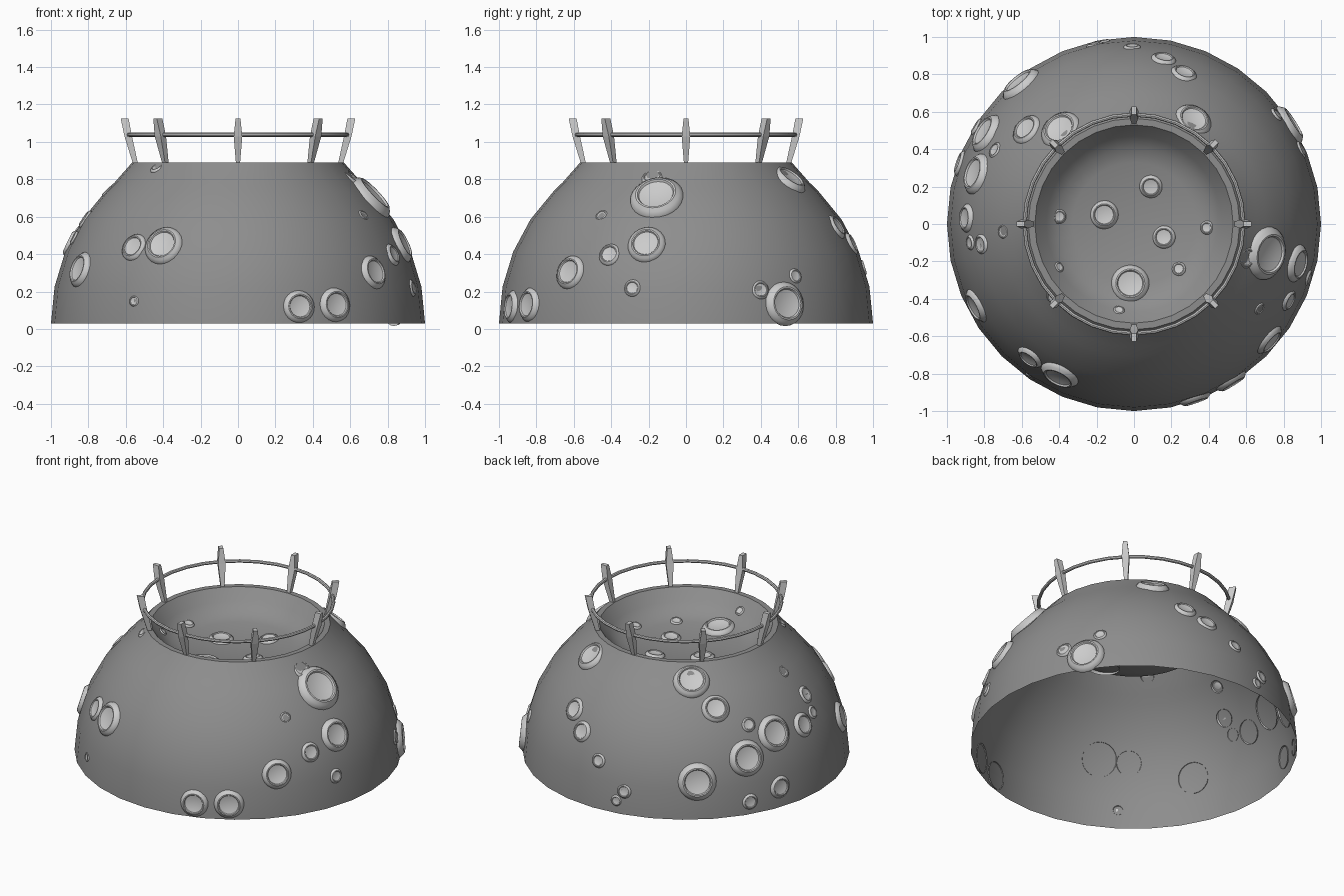
import bpy, bmesh, math
from mathutils import Vector, Matrix

if "Cube" in bpy.data.objects:
    bpy.data.objects.remove(bpy.data.objects["Cube"])

BASE = 0.03   # height of the dome's open lower edge


def finish(name, bm, matrix=None, smooth=True):
    bmesh.ops.recalc_face_normals(bm, faces=bm.faces)
    me = bpy.data.meshes.new(name)
    bm.to_mesh(me)
    bm.free()
    if smooth:
        for p in me.polygons:
            p.use_smooth = True
        me.set_sharp_from_angle(angle=math.radians(35))
    ob = bpy.data.objects.new(name, me)
    bpy.context.collection.objects.link(ob)
    if matrix:
        ob.matrix_world = matrix
    return ob


def lathe(name, profile, segments, matrix=None):
    """Revolve (radius, height) points about z."""
    bm = bmesh.new()
    verts = [bm.verts.new((r, 0, z)) for r, z in profile]
    edges = [bm.edges.new(p) for p in zip(verts, verts[1:])]
    bmesh.ops.spin(bm, geom=verts + edges, axis=(0, 0, 1), cent=(0, 0, 0),
                   angle=math.tau, steps=segments)
    bmesh.ops.remove_doubles(bm, verts=bm.verts, dist=1e-5)
    return finish(name, bm, matrix)


# Thin open dome with a narrow flat rim and a sunken bowl on top
STEP = math.radians(11.25)
outer = [(math.cos(i * STEP), BASE + math.sin(i * STEP)) for i in range(5)]
outer += [(0.66, 0.783), (0.565, 0.891)]
bowl = [(0.53, 0.891), (0.47, 0.82), (0.41, 0.765), (0.33, 0.745),
        (0.17, 0.722), (0, 0.715)]
dome = lathe("dome_shell", outer + bowl, 32)
dark = bpy.data.materials.new("dark_grey")
dark.diffuse_color = (0.27, 0.27, 0.27, 1)
dark.use_nodes = True
dark.node_tree.nodes["Principled BSDF"].inputs["Base Color"].default_value = dark.diffuse_color
dome.data.materials.append(dark)


def crater(name, pos, normal, r):
    """Raised lip around a shallow dish, facing along normal."""
    profile = [(1.03 * r, -0.10 * r), (1.02 * r, 0.0), (0.90 * r, 0.14 * r),
               (0.78 * r, 0.24 * r), (0.71 * r, 0.24 * r), (0.66 * r, 0.16 * r),
               (0.40 * r, 0.10 * r), (0, 0.08 * r)]
    rot = Vector(normal).to_track_quat('Z', 'Y').to_matrix().to_4x4()
    lathe(name, profile, 24, Matrix.Translation(pos) @ rot)


# Craters on the dome: azimuth in degrees, height above base, radius
dome_craters = [
    (207.4, .29, .095), (232, .41, .075), (243.7, .42, .105), (235.7, .12, .03),
    (289.3, .09, .085), (301.8, .10, .09), (319.4, .275, .09), (326, .58, .035),
    (333.7, .37, .06), (346.4, .425, .10), (347.5, .68, .14), (343.3, .78, .06),
    (342.9, .19, .045), (24, .18, .05), (32.5, .105, .115), (37.5, .255, .04),
    (60.3, .77, .10), (71.6, .52, .07), (79.8, .427, .065), (90.6, .30, .045),
    (129.1, .24, .115), (148.5, .35, .11), (138.7, .635, .085), (128, .77, .11),
    (162.4, .45, .11), (152, .53, .045), (178, .43, .075), (187.6, .56, .055),
    (183.3, .71, .04), (186.5, .46, .04), (160.7, .13, .07), (99.5, .08, .035),
    (102.3, .15, .045), (148.3, .08, .05), (222, .82, .04)]
for i, (az, h, r) in enumerate(dome_craters):
    a, ring = math.radians(az), math.sqrt(1 - h * h)
    n = Vector((ring * math.cos(a), ring * math.sin(a), h))
    # the dome bulges slightly beyond a sphere near the rim
    reach = 1.015 if h > 0.8 else 0.998 if h > 0.76 else 0.992
    crater(f"dome_crater_{i + 1}", n * reach + Vector((0, 0, BASE)), n, r)

# Craters in the bowl: x, y, radius
bowl_craters = [
    (-.16, .05, .075), (.09, .20, .06), (.16, -.07, .06), (-.02, -.32, .10),
    (-.40, .04, .038), (.39, -.02, .036), (.24, -.24, .036),
    (-.08, -.46, .03), (-.40, -.23, .028)]
for i, (x, y, r) in enumerate(bowl_craters):
    d = math.hypot(x, y)
    for (r1, z1), (r0, z0) in zip(bowl, bowl[1:]):
        if r0 <= d <= r1:
            slope = (z1 - z0) / (r1 - r0)
            z = z0 + slope * (d - r0)
            n = Vector((-slope * x / d, -slope * y / d, 1))
            crater(f"bowl_crater_{i + 1}", (x, y, z + 0.003), n, r)
            break

# Leaning fence posts: height, inner radius, outer radius, half width
post_sections = [(0.885, .535, .562, .011), (1.03, .567, .607, .023),
                 (1.125, .585, .627, .013)]
for i in range(8):
    bm = bmesh.new()
    rings = [[bm.verts.new(v) for v in ((a, -w, z), (b, -w, z), (b, w, z), (a, w, z))]
             for z, a, b, w in post_sections]
    bm.faces.new(rings[0])
    bm.faces.new(rings[-1])
    for lo, hi in zip(rings, rings[1:]):
        for k in range(4):
            m = (k + 1) % 4
            bm.faces.new((lo[k], lo[m], hi[m], hi[k]))
    finish(f"fence_post_{i + 1}", bm, Matrix.Rotation(i * math.pi / 4, 4, 'Z'), False)

# Round rail joining the posts
rail = [(0.585 + 0.011 * math.cos(k * math.tau / 8),
         1.038 + 0.011 * math.sin(k * math.tau / 8)) for k in range(9)]
lathe("fence_rail", rail, 32)
